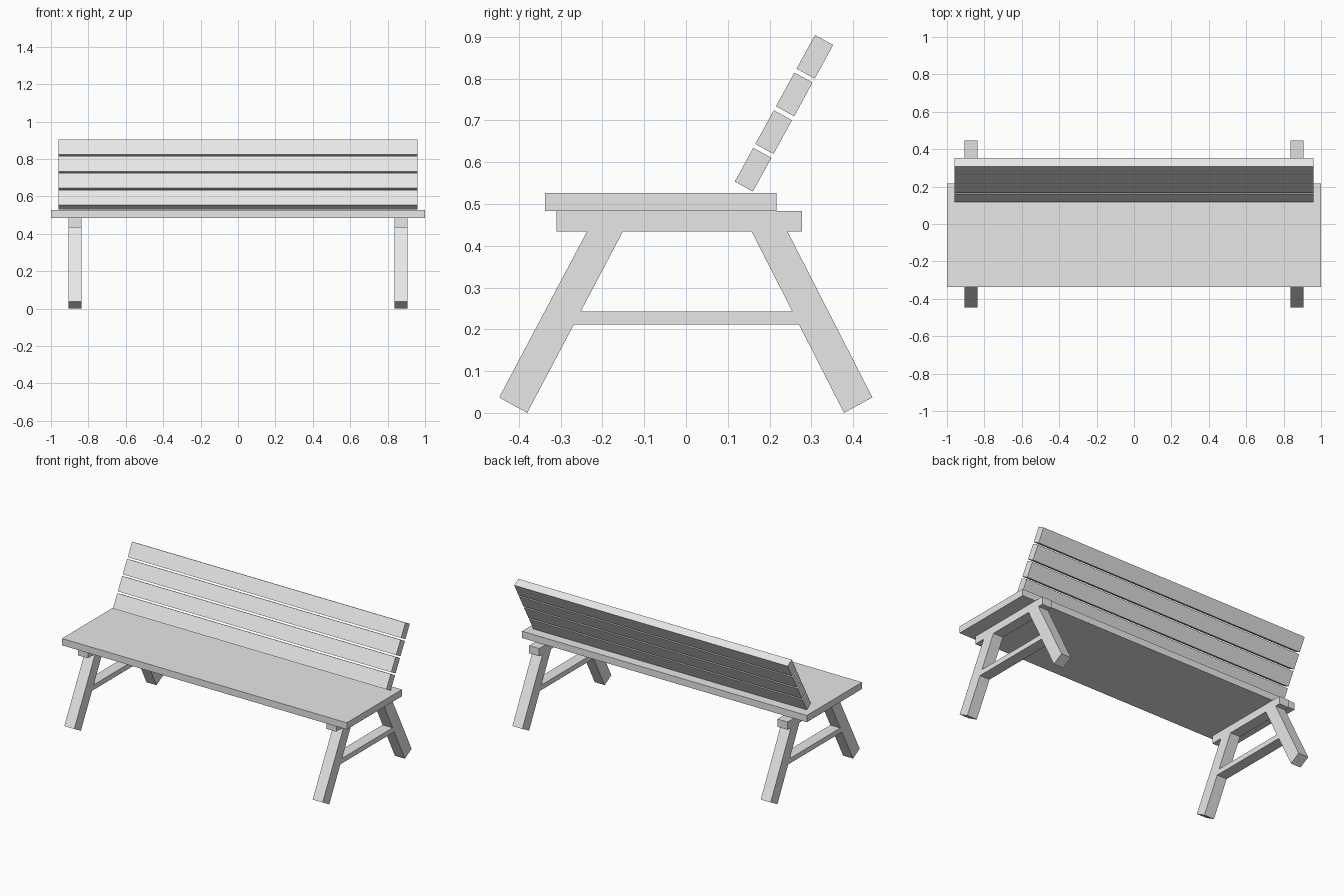
import bpy, bmesh, math
from mathutils import Matrix

if "Cube" in bpy.data.objects:
    bpy.data.objects.remove(bpy.data.objects["Cube"])

grey = bpy.data.materials.new("light_grey")
grey.diffuse_color = (0.8, 0.8, 0.8, 1)
grey.use_nodes = True
grey.node_tree.nodes["Principled BSDF"].inputs["Base Color"].default_value = grey.diffuse_color


def extrude_profile(name, pts, x0, x1):
    """Solid with a side profile in (y, z), running from x0 to x1."""
    bm = bmesh.new()
    face = bm.faces.new([bm.verts.new((x0, y, z)) for y, z in pts])
    ext = bmesh.ops.extrude_face_region(bm, geom=[face])
    moved = [v for v in ext["geom"] if isinstance(v, bmesh.types.BMVert)]
    bmesh.ops.translate(bm, verts=moved, vec=(x1 - x0, 0, 0))
    bmesh.ops.recalc_face_normals(bm, faces=bm.faces)
    mesh = bpy.data.meshes.new(name)
    bm.to_mesh(mesh)
    bm.free()
    mesh.materials.append(grey)
    obj = bpy.data.objects.new(name, mesh)
    bpy.context.collection.objects.link(obj)
    return obj


def rect(y0, y1, z0, z1):
    return [(y0, z0), (y1, z0), (y1, z1), (y0, z1)]


# Seat board
extrude_profile("seat", rect(-0.337, 0.216, 0.483, 0.526), -1.0, 1.0)

# Backrest slats, leaning backwards
TILT = math.radians(28.7)
along = (math.sin(TILT), math.cos(TILT))
across = (math.cos(TILT), -math.sin(TILT))
for i in range(4):
    cy, cz = 0.1605 + 0.0493 * i, 0.582 + 0.09 * i
    pts = [(cy + a * 0.046 * along[0] + b * 0.0248 * across[0],
            cz + a * 0.046 * along[1] + b * 0.0248 * across[1])
           for a, b in ((-1, -1), (1, -1), (1, 1), (-1, 1))]
    extrude_profile(f"back_slat_{i + 1}", pts, -0.96, 0.96)

# Splayed trestle at each end: beam, two legs and a stretcher
front_leg = [(-0.237, 0.434), (-0.151, 0.434), (-0.380, 0.0), (-0.447, 0.037)]
back_leg = [(0.243, 0.434), (0.157, 0.434), (0.378, 0.0), (0.446, 0.037)]
stretcher = [(-0.269, 0.211), (0.271, 0.211), (0.255, 0.243), (-0.252, 0.243)]
for side, x0, x1 in (("left", -0.907, -0.837), ("right", 0.837, 0.907)):
    extrude_profile(f"{side}_beam", rect(-0.310, 0.277, 0.434, 0.483), x0, x1)
    extrude_profile(f"{side}_front_leg", front_leg, x0, x1)
    extrude_profile(f"{side}_back_leg", back_leg, x0, x1)
    extrude_profile(f"{side}_stretcher", stretcher, x0, x1)
